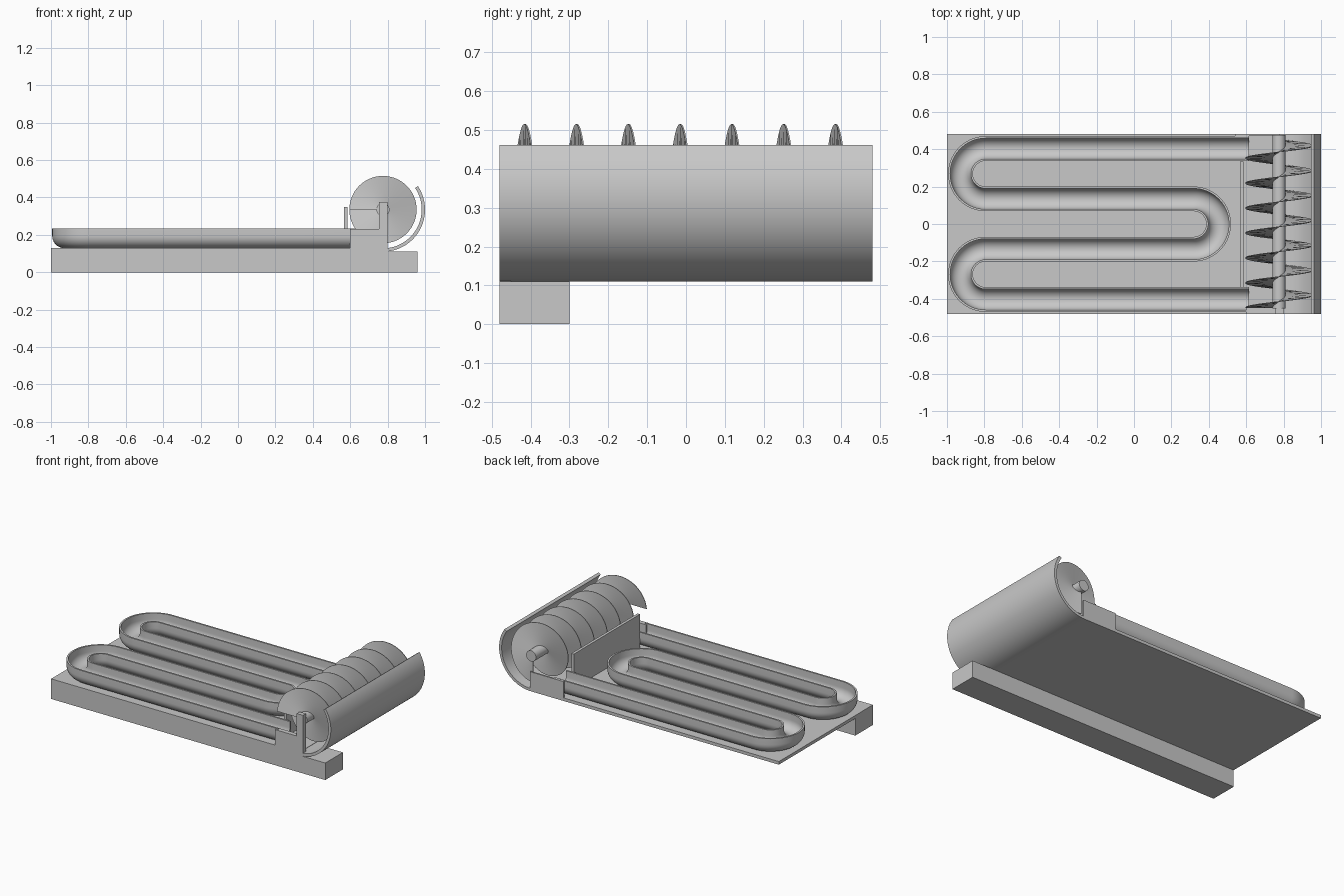
import bpy, bmesh
from math import sin, cos, pi, radians
from mathutils import Vector

cube = bpy.data.objects.get("Cube")
if cube:
    bpy.data.objects.remove(cube, do_unlink=True)

# Single grey plastic
grey = bpy.data.materials.new("grey_plastic")
grey.use_nodes = True
grey.diffuse_color = (0.58, 0.58, 0.58, 1)
grey.node_tree.nodes["Principled BSDF"].inputs["Base Color"].default_value = grey.diffuse_color


def loft(name, rings, smooth=True):
    """Join closed rings of points into a capped solid."""
    bm = bmesh.new()
    loops = [[bm.verts.new(p) for p in ring] for ring in rings]
    n = len(loops[0])
    for a, b in zip(loops, loops[1:]):
        for i in range(n):
            j = (i + 1) % n
            bm.faces.new((a[i], a[j], b[j], b[i]))
    bm.faces.new(loops[0])
    bm.faces.new(loops[-1])
    bmesh.ops.recalc_face_normals(bm, faces=bm.faces)
    mesh = bpy.data.meshes.new(name)
    bm.to_mesh(mesh)
    bm.free()
    mesh.materials.append(grey)
    obj = bpy.data.objects.new(name, mesh)
    bpy.context.collection.objects.link(obj)
    if smooth:
        bpy.ops.object.select_all(action='DESELECT')
        obj.select_set(True)
        bpy.context.view_layer.objects.active = obj
        bpy.ops.object.shade_smooth_by_angle(angle=radians(35))
    return obj


def extrude(name, outline, y0, y1, smooth=False):
    """Extrude an x-z outline along y."""
    return loft(name, [[(x, y, z) for x, z in outline] for y in (y0, y1)], smooth)


def box(name, x0, x1, y0, y1, z0, z1):
    return extrude(name, [(x0, z0), (x1, z0), (x1, z1), (x0, z1)], y0, y1)


def arc(cx, cy, r, start, end, steps):
    angles = [radians(start + (end - start) * i / steps) for i in range(steps + 1)]
    return [(cx + r * cos(a), cy + r * sin(a)) for a in angles]


AXIS_X, AXIS_Z = 0.775, 0.335
HALF = 0.48
FLOOR, DECK, RIM = 0.11, 0.13, 0.235

# Base: thin deck with a front foot beam
box("deck", -1, AXIS_X, -HALF, HALF, FLOOR, DECK)
box("front_foot", -1, 0.96, -HALF, -0.3, 0, FLOOR)

# Front bearing support with upright post
extrude("front_support",
        [(0.6, FLOOR), (0.8, FLOOR), (0.8, 0.375), (0.755, 0.375), (0.755, 0.23), (0.6, 0.23)],
        -HALF, -0.45)

# Back guide wall and divider wall beside the screw
box("back_guide", 0.54, 0.78, 0.47, HALF, FLOOR, RIM)
box("divider_wall", 0.567, 0.585, -0.34, 0.335, DECK, 0.35)

# Curved guard around the screw
guard = (arc(AXIS_X, AXIS_Z, 0.225, -90, 34, 40)
         + arc(AXIS_X, AXIS_Z, 0.207, 34, -90, 40))
extrude("screw_guard", guard, -HALF, HALF, True)

# Screw shaft
extrude("screw_shaft", arc(AXIS_X, AXIS_Z, 0.035, 0, 348.75, 31), -0.452, 0.475, True)

# Helical screw blade
PITCH, TURNS, STEPS, THICK = 0.1333, 6.75, 64, 0.002
blade = []
for i in range(int(TURNS * STEPS) + 1):
    t = i / STEPS
    a = pi - 2 * pi * t
    y = -0.448 + PITCH * t
    blade.append([(AXIS_X + r * cos(a), y + d, AXIS_Z + r * sin(a))
                  for r, d in ((0.03, -THICK), (0.18, -THICK), (0.18, THICK), (0.03, THICK))])
loft("screw_blade", blade)

# Serpentine track: centre line, then a U-shaped section swept along it
R, LEFT, RIGHT, END = 0.1345, -0.793, 0.318, 0.615
path = [(END, 3 * R)]
path += arc(LEFT, 2 * R, R, 90, 270, 36)
path += arc(RIGHT, 0, R, 90, -90, 36)
path += arc(LEFT, -2 * R, R, 90, 270, 36)
path += [(END, -3 * R)]
path = [Vector(p) for p in path]

OUTER, INNER = 0.066, 0.055
CENTRE_Z = DECK + OUTER - 0.001
section = ([(-OUTER, RIM)] + arc(0, CENTRE_Z, OUTER, 180, 360, 20) + [(OUTER, RIM)]
           + [(INNER, RIM)] + arc(0, CENTRE_Z, INNER, 360, 180, 20) + [(-INNER, RIM)])

rings = []
for i, p in enumerate(path):
    before = (p - path[i - 1]).normalized() if i else Vector((0, 0))
    after = (path[i + 1] - p).normalized() if i + 1 < len(path) else Vector((0, 0))
    t = (before + after).normalized()
    side = Vector((-t.y, t.x))
    rings.append([(p.x + side.x * s, p.y + side.y * s, z) for s, z in section])
loft("marble_track", rings)
